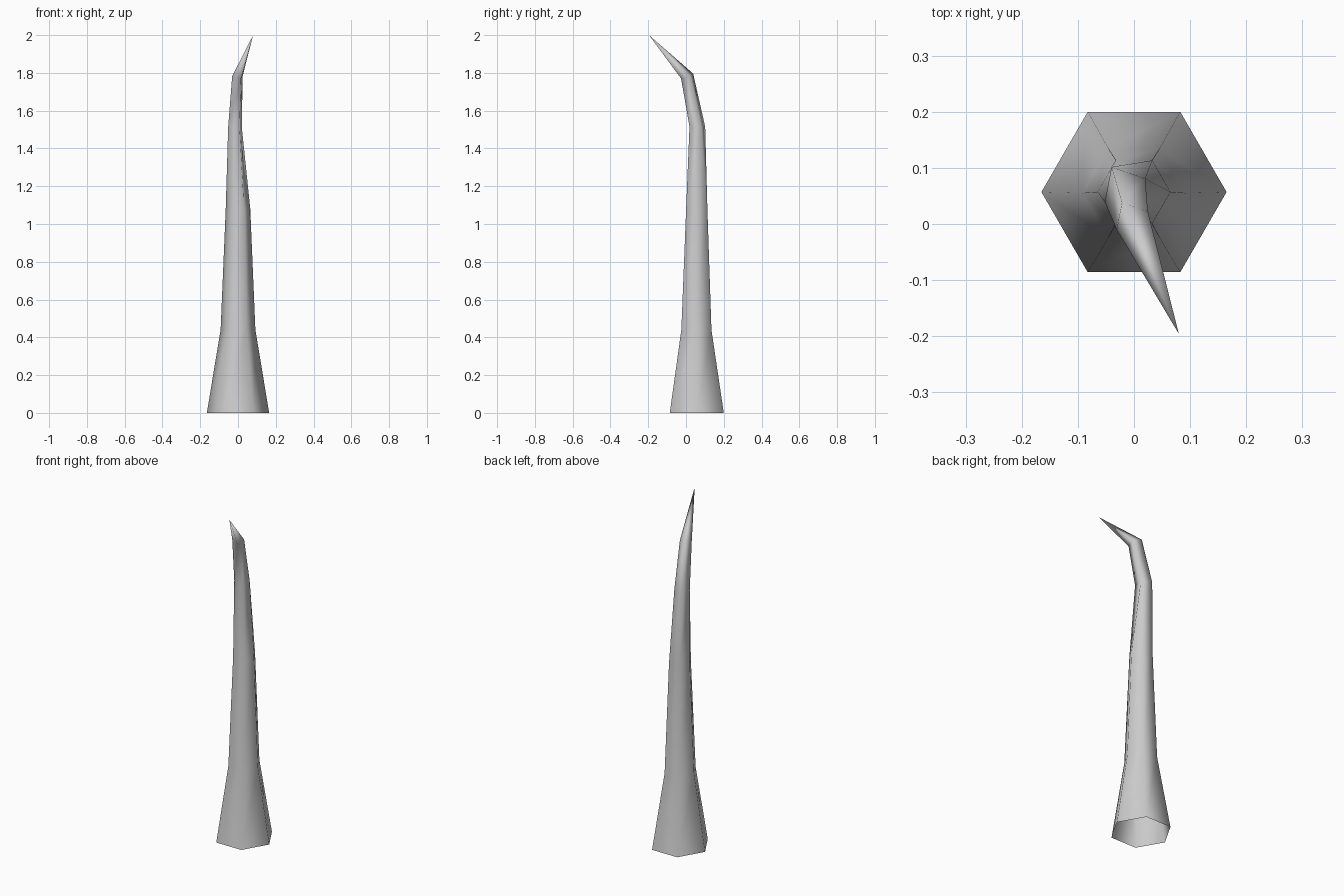
import bpy, bmesh
from math import cos, sin, pi

if "Cube" in bpy.data.objects:
    bpy.data.objects.remove(bpy.data.objects["Cube"])

bm = bmesh.new()
A = 2 * pi / 3          # direction opposite to the hooked tip

def ring(c, r, angles, tilt=0.0):
    """One cross-section; tilt raises the side away from the tip."""
    out = []
    for a in angles:
        k = r * (0.866 if round(a / (pi / 6)) % 2 else 1)   # merged corners sit on the edge midpoint
        out.append(bm.verts.new((c[0] + k * cos(a), c[1] + k * sin(a),
                                 c[2] + tilt * k * cos(a - A))))
    return out

hexa = [i * pi / 3 for i in range(6)]
quad = [pi / 6, 2 * pi / 3, 7 * pi / 6, 5 * pi / 3]

# Six-sided lower shaft, open at the bottom
low = [ring((0, 0.057, 0), 0.165, hexa),
       ring((0, 0.055, 0.44), 0.092, hexa),
       ring((0, 0.057, 1.08), 0.065, hexa)]
# Four-sided upper shaft
high = [ring((-0.016, 0.06, 1.515), 0.048, quad),
        ring((-0.003, 0.006, 1.783), 0.037, quad, 0.35)]

# Hexagon corners 0+1 and 3+4 merge where the shaft narrows
mid = [high[0][i] for i in (0, 0, 1, 2, 2, 3)]
for a, b in [(low[0], low[1]), (low[1], low[2]), (low[2], mid), (high[0], high[1])]:
    n = len(a)
    for i in range(n):
        j = (i + 1) % n
        corners = [a[i], a[j], b[j]] + ([b[i]] if b[i] is not b[j] else [])
        bm.faces.new(corners)

# Hooked tip
tip = bm.verts.new((0.08, -0.196, 2.0))
for i in range(4):
    bm.faces.new((high[1][i], high[1][(i + 1) % 4], tip))

for f in bm.faces:
    f.smooth = True
me = bpy.data.meshes.new("horn")
bm.to_mesh(me)
bm.free()
bpy.context.collection.objects.link(bpy.data.objects.new("horn", me))
